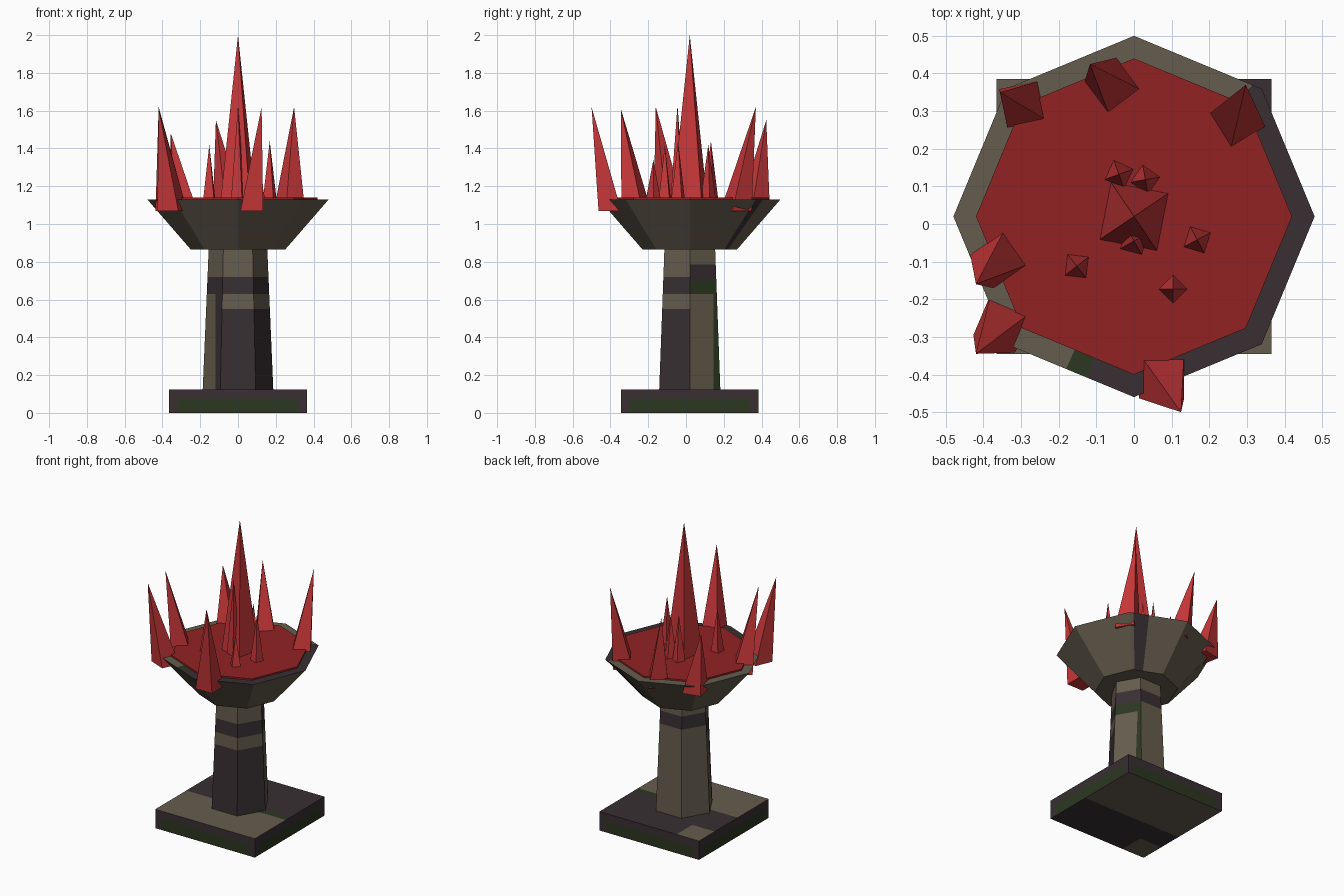
import bpy, bmesh
from math import sin, cos, radians, degrees, atan2
from mathutils import Vector

cube = bpy.data.objects.get("Cube")
if cube:
    bpy.data.objects.remove(cube)

CY = 0.02  # pedestal axis sits slightly behind the origin
LIGHT, DARK, MOSS = 0, 1, 2


def material(name, hex_code):
    def lin(c):
        c /= 255
        return c / 12.92 if c <= 0.04045 else ((c + 0.055) / 1.055) ** 2.4
    col = (*[lin(c) for c in bytes.fromhex(hex_code)], 1)
    m = bpy.data.materials.new(name)
    m.use_nodes = True
    m.diffuse_color = col
    m.node_tree.nodes["Principled BSDF"].inputs["Base Color"].default_value = col
    return m


STONES = [material("light stone", "655C4D"), material("dark stone", "382F32"),
          material("moss green", "2C3721")]
CRYSTAL = material("crystal red", "C63638")
POOL = material("pool red", "922224")


def ring(bm, n, r, z, start, x=0, y=CY):
    angles = [radians(start + 360 * i / n) for i in range(n)]
    return [bm.verts.new((x + r * cos(a), y + r * sin(a), z)) for a in angles]


def frustum(n, r0, r1, z0, z1, start=0):
    bm = bmesh.new()
    low, high = ring(bm, n, r0, z0, start), ring(bm, n, r1, z1, start)
    for i in range(n):
        j = (i + 1) % n
        bm.faces.new((low[i], low[j], high[j], high[i]))
    bm.faces.new(low[::-1])
    top = bm.faces.new(high)
    return bm, top


def cut(bm, co, normal):
    geom = bm.verts[:] + bm.edges[:] + bm.faces[:]
    bmesh.ops.bisect_plane(bm, geom=geom, dist=1e-5, plane_co=co, plane_no=normal)


def finish(bm, name, mats, rule=None):
    bm.normal_update()
    if rule:
        for f in bm.faces:
            f.material_index = rule(f.calc_center_median(), f.normal)
    me = bpy.data.meshes.new(name)
    bm.to_mesh(me)
    bm.free()
    for m in mats:
        me.materials.append(m)
    ob = bpy.data.objects.new(name, me)
    bpy.context.collection.objects.link(ob)
    return ob


# Square plinth with mossy lower panels on its sides
def plinth_rule(c, n):
    x, y = c.x, c.y - CY
    if n.z > 0.5:
        if y < -0.04:
            return LIGHT
        if y < 0 and x > 0:
            return MOSS
        return LIGHT if x < -0.2 and y > 0.2 else DARK
    if n.z < -0.5:
        return DARK if y < -0.04 and not (x < -0.2 and y < -0.2) else LIGHT
    across = x if abs(n.y) > 0.5 else y
    return MOSS if abs(across) < 0.32 and c.z < 0.075 else DARK


bm, _ = frustum(4, 0.516, 0.516, 0, 0.125, 45)
cut(bm, (0, 0, 0.075), (0, 0, 1))
for d in (-0.32, -0.2, 0, 0.2, 0.32):
    cut(bm, (d, 0, 0), (1, 0, 0))
    cut(bm, (0, CY + d, 0), (0, 1, 0))
cut(bm, (0, CY - 0.04, 0), (0, 1, 0))
finish(bm, "plinth", STONES, plinth_rule)


# Tapered six-sided column with stone bands
def column_rule(c, n):
    side = round(degrees(atan2(n.y, n.x))) % 360
    if side in (270, 330):
        return DARK if c.z < 0.55 or 0.63 < c.z < 0.72 else LIGHT
    if side == 210:
        strip = c.z < 0.63 and c.x > -0.12
        return DARK if strip or 0.63 < c.z < 0.72 else LIGHT
    if side == 30 and c.z < 0.7 and (c.z > 0.63 or c.y > 0.145):
        return MOSS
    return DARK if 0.7 < c.z < 0.785 else LIGHT


bm, _ = frustum(6, 0.187, 0.155, 0.12, 0.87)
for z in (0.55, 0.63, 0.7, 0.72, 0.785):
    cut(bm, (0, 0, z), (0, 0, 1))
cut(bm, (-0.12, 0, 0), (1, 0, 0))
cut(bm, (0, 0.145, 0), (0, 1, 0))
finish(bm, "column", STONES, column_rule)


# Eight-sided flared bowl with a flat rim
def bowl_rule(c, n):
    a = degrees(atan2(c.y - CY, c.x)) % 360
    if n.z > 0.5:
        return DARK if a > 254 else MOSS if a > 246 else LIGHT
    return DARK if -0.9 < n.z and 48 < a < 60 else LIGHT


bm, top = frustum(8, 0.25, 0.48, 0.865, 1.13)
bmesh.ops.inset_region(bm, faces=[top], thickness=0.055)
for a in (48, 60, 66, 74):
    cut(bm, (0, CY, 0), (sin(radians(a)), -cos(radians(a)), 0))
finish(bm, "bowl", STONES, bowl_rule)

# Red pool filling the bowl
bm, _ = frustum(8, 0.42, 0.42, 1.12, 1.14)
finish(bm, "pool", [POOL])


# Four-sided crystal spikes
def crystal(name, base, r, turn, tip, z=1.07):
    bm = bmesh.new()
    low = ring(bm, 4, r, z, turn, *base)
    apex = bm.verts.new(tip)
    for i in range(4):
        bm.faces.new((low[i], low[(i + 1) % 4], apex))
    bm.faces.new(low[::-1])
    finish(bm, name, [CRYSTAL])


crystal("centre_crystal", (0, CY), 0.118, 34, (0, CY, 2.0))

# Outer spikes lean away from the middle: base, turn, tip
OUTER = [
    ((0.073, -0.403), 45, (0.125, -0.5, 1.62)),
    ((-0.348, -0.263), 22, (-0.42, -0.345, 1.61)),
    ((-0.353, -0.088), -10, (-0.42, -0.16, 1.62)),
    ((-0.287, 0.312), -33, (-0.356, 0.35, 1.48)),
    ((-0.049, 0.36), -8, (-0.117, 0.425, 1.55)),
    ((0.272, 0.265), -13, (0.297, 0.37, 1.62)),
]
for i, (base, turn, tip) in enumerate(OUTER):
    crystal(f"outer_crystal_{i + 1}", base, 0.085, turn, tip)

# Small upright spikes: x, y, turn, height
INNER = [
    (0.168, -0.042, 28, 1.44), (-0.152, -0.112, 38, 1.42),
    (0.104, -0.173, 0, 1.34), (0, -0.045, 30, 1.63),
    (-0.04, 0.132, 20, 1.44), (0.03, 0.118, 10, 1.42),
]
for i, (x, y, turn, height) in enumerate(INNER):
    crystal(f"inner_crystal_{i + 1}", (x, y), 0.045, turn, (x, y, height), 1.1)
